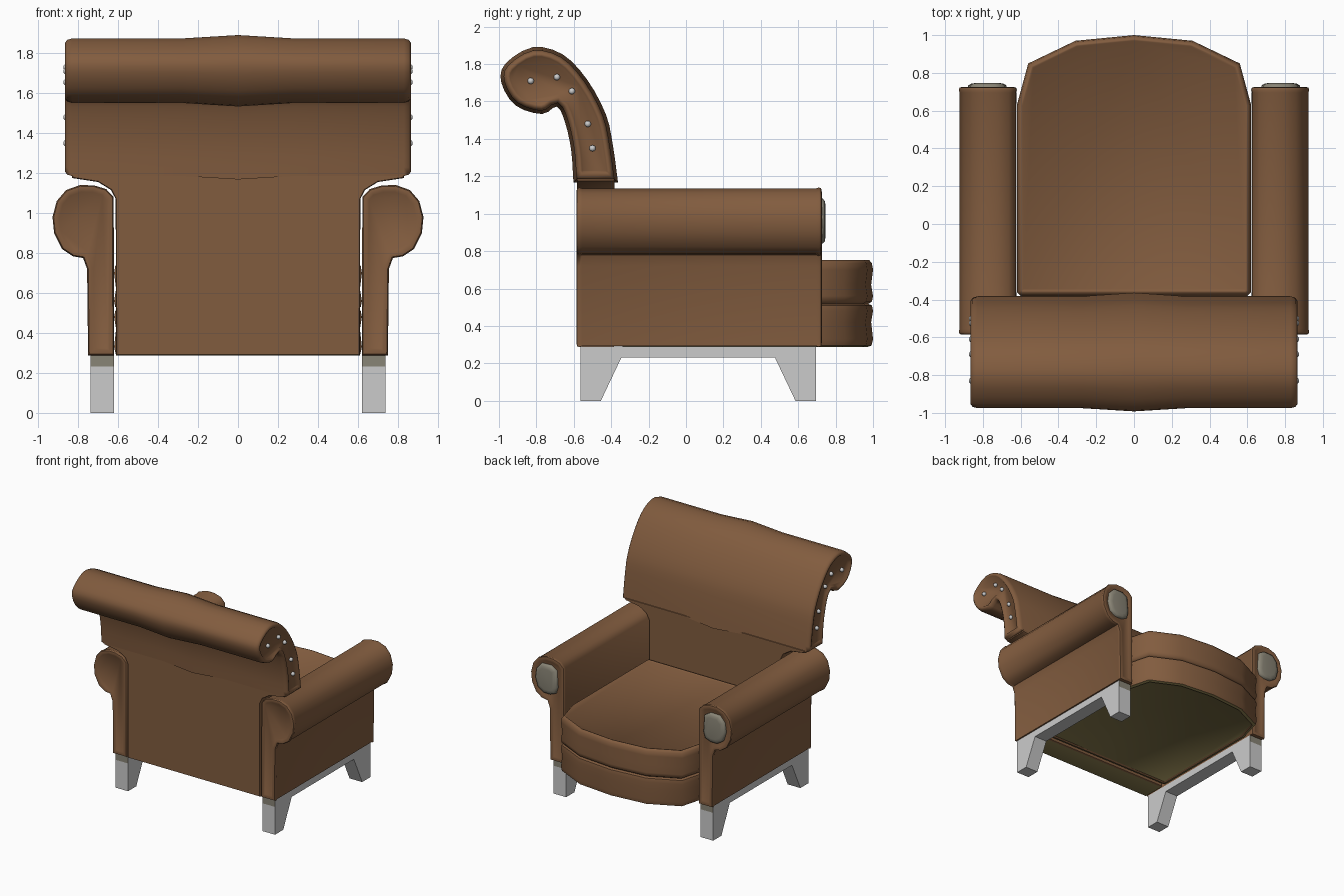
import bpy, bmesh, math
from mathutils import Vector

if "Cube" in bpy.data.objects:
    bpy.data.objects.remove(bpy.data.objects["Cube"])


def material(name, rgb):
    m = bpy.data.materials.new(name)
    m.diffuse_color = (*rgb, 1)
    m.use_nodes = True
    m.node_tree.nodes["Principled BSDF"].inputs["Base Color"].default_value = m.diffuse_color
    return m


BROWN = material("brown leather", (0.222, 0.107, 0.049))
GREY = material("pale grey legs", (0.60, 0.60, 0.60))
OLIVE = material("olive underside", (0.25, 0.20, 0.075))
STONE = material("stone grey trim", (0.25, 0.232, 0.18))


def offset(profile, d):
    """Mitred outward offset of a closed 2D outline."""
    pts = [Vector(p) for p in profile]
    n = len(pts)
    area = sum(pts[i - 1].x * pts[i].y - pts[i].x * pts[i - 1].y for i in range(n))
    if area < 0:
        pts.reverse()
    out = []
    for i, p in enumerate(pts):
        a = (p - pts[i - 1]).normalized()
        b = (pts[(i + 1) % n] - p).normalized()
        na, nb = Vector((a.y, -a.x)), Vector((b.y, -b.x))
        m = (na + nb).normalized()
        out.append(p + m * (d / max(m.dot(na), 0.5)))
    return out


def spline(points, steps=3):
    """Open smooth curve through the points."""
    p = [Vector(q) for q in points]
    p = [p[0] * 2 - p[1]] + p + [p[-1] * 2 - p[-2]]
    out = []
    for a, b, c, d in zip(p, p[1:], p[2:], p[3:]):
        for k in range(steps):
            t = k / steps
            out.append(0.5 * (2 * b + (c - a) * t + (2 * a - 5 * b + 4 * c - d) * t * t
                              + (3 * b - a - 3 * c + d) * t ** 3))
    return out + [p[-2]]


def loft(name, profile, stations, axis, mats=(BROWN,), angle=55, rule=None):
    """Skin an outline along an axis; stations are (position, outline offset)."""
    bm = bmesh.new()
    place = {"x": lambda t, p: (t, p.x, p.y),
             "y": lambda t, p: (p.x, t, p.y),
             "z": lambda t, p: (p.x, p.y, t)}[axis]
    rings = [[bm.verts.new(place(t, p)) for p in offset(profile, d)] for t, d in stations]
    n = len(profile)
    for r, s in zip(rings, rings[1:]):
        for i in range(n):
            bm.faces.new((r[i], r[(i + 1) % n], s[(i + 1) % n], s[i]))
    caps = [bm.faces.new(rings[0]), bm.faces.new(rings[-1])]
    bmesh.ops.recalc_face_normals(bm, faces=bm.faces)
    bm.normal_update()
    if rule:
        for f in bm.faces:
            f.material_index = rule(f.normal, f.calc_center_median())
    for f in bm.faces:
        f.smooth = f not in caps
    me = bpy.data.meshes.new(name)
    bm.to_mesh(me)
    bm.free()
    for m in mats:
        me.materials.append(m)
    me.set_sharp_from_angle(angle=math.radians(angle))
    ob = bpy.data.objects.new(name, me)
    bpy.context.collection.objects.link(ob)
    return ob


def mirrored(profile, s):
    return [(s * a, b) for a, b in profile]


def underside(normal, centre):
    return 1 if normal.z < -0.9 and centre.z < 0.31 else 0


# Scrolled upper back, slightly fuller in the middle, piped ends
scroll = spline([(-0.366, 1.17), (-0.392, 1.36), (-0.43, 1.53), (-0.53, 1.715), (-0.66, 1.85),
                 (-0.82, 1.888), (-0.965, 1.80), (-0.985, 1.70), (-0.91, 1.58), (-0.77, 1.535),
                 (-0.69, 1.575), (-0.645, 1.49), (-0.612, 1.34), (-0.60, 1.17)])
half = [(0.28, -0.015), (0.83, -0.015), (0.855, -0.022), (0.865, -0.036),
        (0.862, -0.048), (0.85, -0.056)]
loft("scrolled_back", scroll,
     [(-t, d) for t, d in reversed(half)] + [(0, 0.002)] + half, "x", angle=68)

# Lower back panel, flaring out above the arms
edge = [(0.61, 0.288), (0.612, 1.07), (0.635, 1.115), (0.70, 1.155), (0.83, 1.175), (0.83, 1.20)]
loft("lower_back", edge + mirrored(edge[::-1], -1),
     [(-0.583, -0.004), (-0.573, 0), (-0.39, 0), (-0.381, -0.006)], "y",
     (BROWN, OLIVE), rule=underside)

# Two stacked bow-fronted cushions
bow = [(0.62, 0.63), (0.56, 0.85), (0.31, 0.97)]


def bow_outline(back):
    side = [(0.60, back), (0.62, back + 0.02)] + bow
    return side + [(0, 1.0)] + mirrored(side[::-1], -1)


loft("seat_cushion", bow_outline(-0.382),
     [(0.515, -0.03), (0.53, -0.006), (0.56, 0), (0.62, -0.01), (0.70, 0), (0.735, -0.006),
      (0.752, -0.02), (0.752, -0.028), (0.746, -0.034)], "z")
loft("seat_base", bow_outline(-0.36),
     [(0.297, -0.04), (0.288, -0.03), (0.295, -0.008), (0.33, 0), (0.42, -0.01), (0.48, 0),
      (0.51, -0.006), (0.52, -0.03)], "z", (BROWN, OLIVE), rule=underside)

arm = [(0.62, 0.288), (0.75, 0.288), (0.755, 0.72), (0.775, 0.775), (0.825, 0.783), (0.88, 0.82),
       (0.92, 0.90), (0.928, 0.98), (0.907, 1.06), (0.86, 1.115), (0.79, 1.14), (0.72, 1.138),
       (0.66, 1.12), (0.622, 1.08)]
arm_ends = [(-0.579, -0.034), (-0.586, -0.024), (-0.583, -0.006), (-0.57, 0), (-0.555, -0.005),
            (0.695, -0.005), (0.71, 0), (0.722, -0.004), (0.726, -0.022), (0.719, -0.034)]
badge = [(0.675, 0.91), (0.69, 0.86), (0.74, 0.84), (0.80, 0.84), (0.855, 0.875), (0.878, 0.95),
         (0.865, 1.03), (0.82, 1.078), (0.735, 1.08), (0.685, 1.05)]
rail = [(-0.565, 0), (-0.455, 0), (-0.345, 0.232), (0.475, 0.232), (0.585, 0), (0.695, 0),
        (0.695, 0.232), (0.695, 0.289), (-0.565, 0.289), (-0.565, 0.232)]
studs = [(-0.83, 1.71), (-0.69, 1.73), (-0.61, 1.655), (-0.525, 1.48), (-0.50, 1.35)]

for side, s in (("right", 1), ("left", -1)):
    # Rolled arm with piped ends
    loft(side + "_arm", mirrored(arm, s), arm_ends, "y")
    # Rounded plate on the arm front
    loft(side + "_arm_plate", mirrored(badge, s),
         [(0.71, 0), (0.732, 0), (0.742, -0.012), (0.746, -0.035)], "y", (STONE,))
    # Leg frame: two tapered feet joined by a rail, darker at the rail ends
    loft(side + "_leg_frame", rail, [(s * 0.62, 0), (s * 0.737, 0)], "x", (GREY, STONE), angle=20,
         rule=lambda n, c: 1 if abs(n.y) > 0.9 and c.z > 0.235 else 0)
    # Upholstery studs on the scroll end
    for i, (y, z) in enumerate(studs):
        bpy.ops.mesh.primitive_uv_sphere_add(segments=10, ring_count=6, radius=0.017,
                                             location=(s * 0.858, y, z))
        stud = bpy.context.object
        stud.name = f"{side}_stud_{i + 1}"
        stud.data.materials.append(GREY)
        stud.data.shade_smooth()
